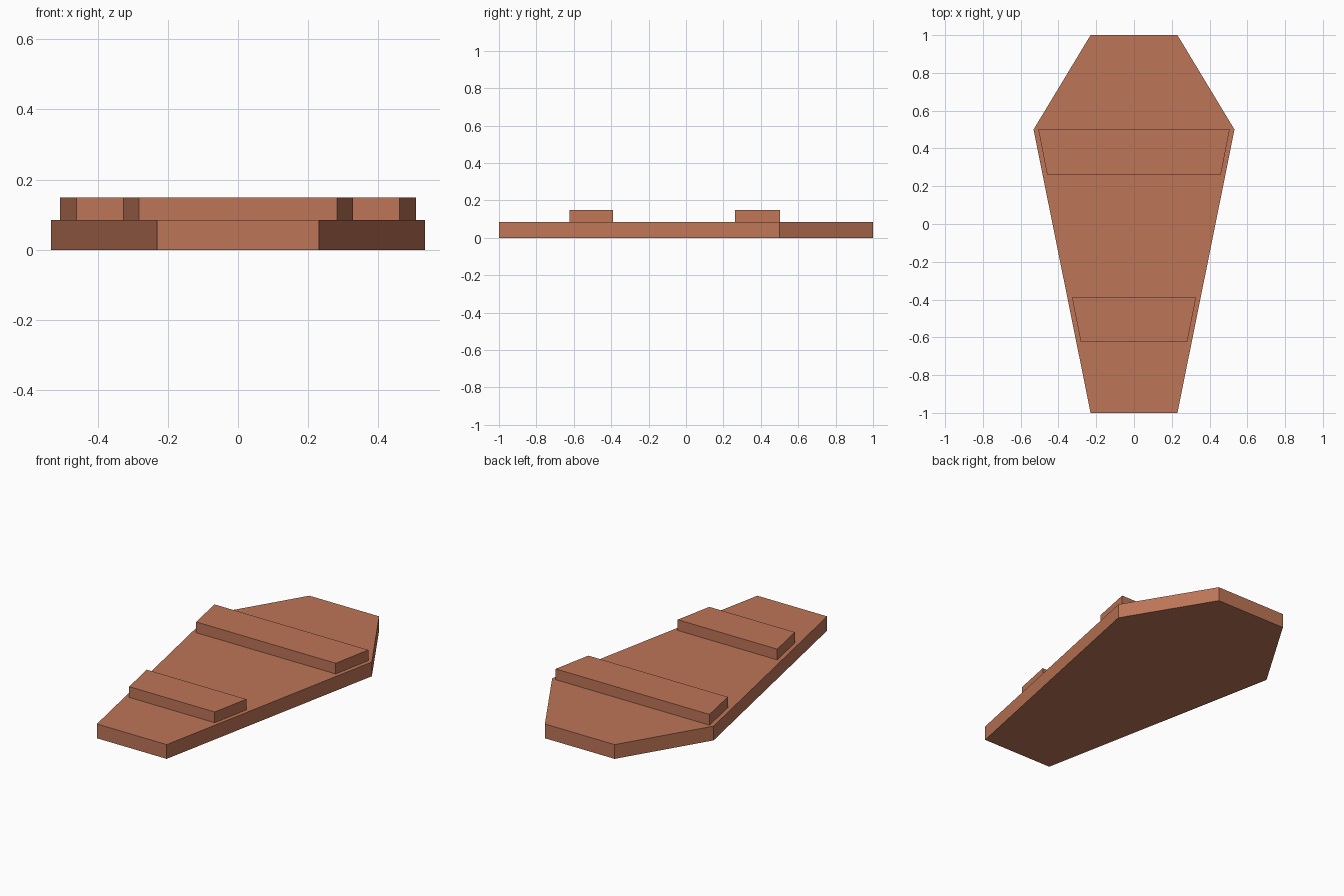
import bpy
import bmesh

if "Cube" in bpy.data.objects:
    bpy.data.objects.remove(bpy.data.objects["Cube"])

wood = bpy.data.materials.new("reddish_wood")
wood.diffuse_color = (0.515, 0.178, 0.095, 1)
wood.use_nodes = True
wood.node_tree.nodes["Principled BSDF"].inputs["Base Color"].default_value = wood.diffuse_color


def slab(name, stations, z0, z1):
    """Extrude a left-right symmetric outline given as (half width, y) pairs."""
    outline = [(x, y) for x, y in stations] + [(-x, y) for x, y in reversed(stations)]
    bm = bmesh.new()
    base = bm.faces.new([bm.verts.new((x, y, z0)) for x, y in outline])
    top = bmesh.ops.extrude_face_region(bm, geom=[base], use_keep_orig=True)["geom"]
    bmesh.ops.translate(bm, vec=(0, 0, z1 - z0),
                        verts=[v for v in top if isinstance(v, bmesh.types.BMVert)])
    bmesh.ops.recalc_face_normals(bm, faces=bm.faces)
    mesh = bpy.data.meshes.new(name)
    bm.to_mesh(mesh)
    bm.free()
    mesh.materials.append(wood)
    obj = bpy.data.objects.new(name, mesh)
    bpy.context.collection.objects.link(obj)
    return obj


# Six-sided lid board
slab("lid_board", [(0.23, -1), (0.532, 0.5), (0.23, 1)], 0, 0.085)

# Two raised cross battens following the taper of the board
slab("upper_batten", [(0.46, 0.263), (0.507, 0.503)], 0.085, 0.149)
slab("lower_batten", [(0.282, -0.622), (0.328, -0.39)], 0.085, 0.149)
